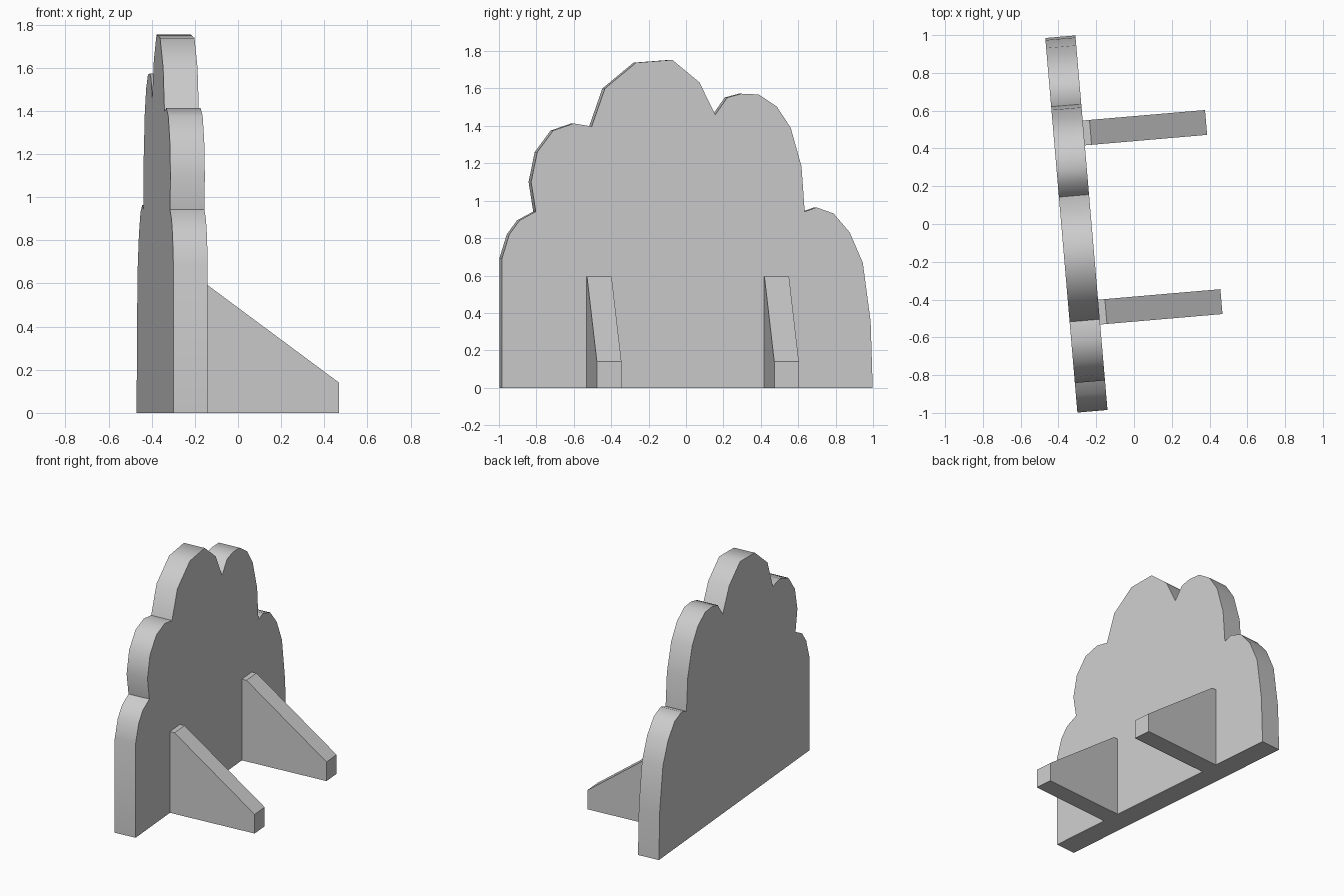
import bpy, bmesh, math
from mathutils import Matrix

cube = bpy.data.objects.get("Cube")
if cube:
    bpy.data.objects.remove(cube, do_unlink=True)

grey = bpy.data.materials.new("plain grey")
grey.use_nodes = True
colour = (0.6, 0.6, 0.6, 1)
grey.diffuse_color = colour
grey.node_tree.nodes["Principled BSDF"].inputs["Base Color"].default_value = colour

# The whole stand is turned slightly about the vertical
PLACE = Matrix.Translation((-0.305, 0, 0)) @ Matrix.Rotation(math.radians(4.9), 4, "Z")


def extrude_profile(name, points, move, smooth=False):
    """Make a solid from a closed outline, swept along the vector move."""
    bm = bmesh.new()
    face = bm.faces.new([bm.verts.new(p) for p in points])
    swept = bmesh.ops.extrude_face_region(bm, geom=[face], use_keep_orig=True)
    verts = [g for g in swept["geom"] if isinstance(g, bmesh.types.BMVert)]
    bmesh.ops.translate(bm, verts=verts, vec=move)
    bmesh.ops.recalc_face_normals(bm, faces=bm.faces)
    mesh = bpy.data.meshes.new(name)
    bm.to_mesh(mesh)
    bm.free()
    mesh.materials.append(grey)
    obj = bpy.data.objects.new(name, mesh)
    obj.matrix_world = PLACE
    bpy.context.collection.objects.link(obj)
    if smooth:
        bpy.ops.object.select_all(action="DESELECT")
        obj.select_set(True)
        bpy.context.view_layer.objects.active = obj
        bpy.ops.object.shade_smooth_by_angle(angle=math.radians(50))
    return obj


# Bush-shaped panel: (along, height) outline, one row for each lobe
HALF = 0.08
outline = [
    (-0.995, 0), (-0.995, 0.69), (-0.955, 0.82), (-0.9, 0.895),
    (-0.813, 0.942), (-0.838, 1.1), (-0.805, 1.26), (-0.72, 1.375), (-0.61, 1.413),
    (-0.513, 1.397), (-0.442, 1.6), (-0.275, 1.738), (-0.08, 1.753), (0.065, 1.633),
    (0.15, 1.46), (0.215, 1.552), (0.29, 1.572), (0.383, 1.568), (0.48, 1.504),
    (0.555, 1.39), (0.613, 1.183),
    (0.63, 0.942), (0.694, 0.964), (0.785, 0.932), (0.872, 0.83), (0.942, 0.668),
    (0.984, 0.353), (0.995, 0)]
extrude_profile("bush_panel", [(-HALF, u, z) for u, z in outline], (2 * HALF, 0, 0), True)

# Two sloping braces that hold the panel up
WIDTH = 0.132
brace = [(HALF, 0), (HALF, 0.594), (0.116, 0.594), (0.73, 0.14), (0.73, 0)]
for name, u in (("right_brace", -0.475), ("left_brace", 0.477)):
    extrude_profile(name, [(v, u - WIDTH / 2, z) for v, z in brace], (0, WIDTH, 0))
